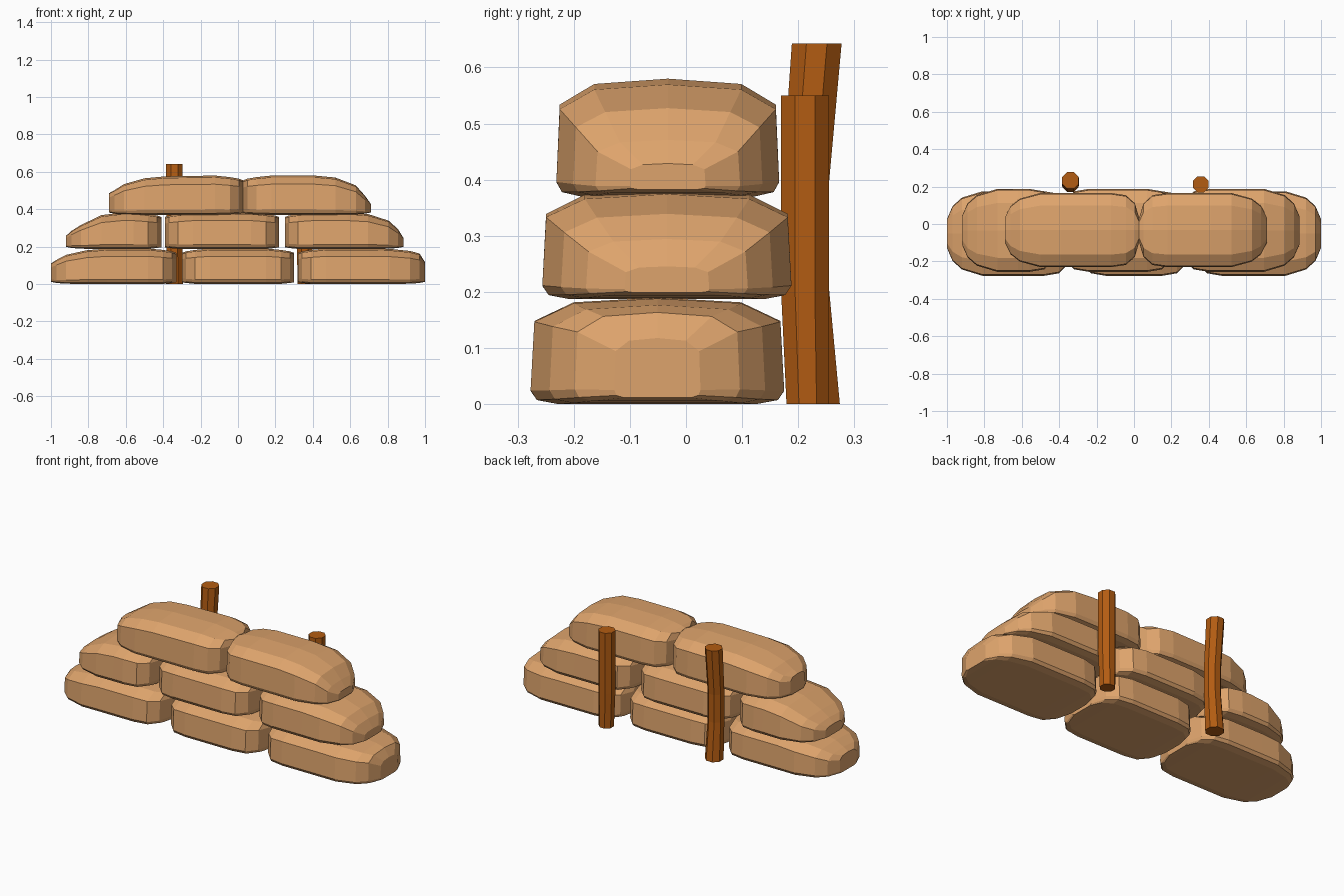
import bpy, bmesh, math

if "Cube" in bpy.data.objects:
    bpy.data.objects.remove(bpy.data.objects["Cube"])


def material(name, rgb):
    m = bpy.data.materials.new(name)
    m.diffuse_color = (*rgb, 1)
    m.use_nodes = True
    m.node_tree.nodes["Principled BSDF"].inputs["Base Color"].default_value = m.diffuse_color
    return m


burlap = material("tan burlap", (0.73, 0.37, 0.15))
wood = material("brown wood", (0.45, 0.107, 0.006))


def loft(name, rings, mat):
    """Join rings of points into a closed, flat-shaded solid."""
    bm = bmesh.new()
    vs = [[bm.verts.new(p) for p in r] for r in rings]
    n = len(vs[0])
    for a, b in zip(vs, vs[1:]):
        for i in range(n):
            j = (i + 1) % n
            bm.faces.new((a[i], a[j], b[j], b[i]))
    bm.faces.new(vs[0])
    bm.faces.new(vs[-1])
    bmesh.ops.recalc_face_normals(bm, faces=bm.faces)
    me = bpy.data.meshes.new(name)
    bm.to_mesh(me)
    bm.free()
    me.materials.append(mat)
    ob = bpy.data.objects.new(name, me)
    bpy.context.collection.objects.link(ob)
    return ob


# Right half of the bag cross-section: (side, height), then mirrored
HALF = [(0.78, 0), (0.95, 0.04), (1, 0.13), (0.97, 0.78), (0.66, 0.955)]
PROFILE = HALF + [(0, 1)] + [(-s, h) for s, h in reversed(HALF)]

# Bag ends: (distance from tip, width, top height, bottom height)
BLUNT = [(0, 0.34, 0.88, 0.05), (0.022, 0.72, 0.92, 0.03),
         (0.07, 0.94, 0.96, 0.005), (0.15, 1, 1, 0)]


def drooping(tops):
    return list(zip((0, 0.03, 0.08, 0.19, 0.3), (0.34, 0.65, 0.85, 1, 1),
                    tops, (0.06, 0.03, 0.01, 0, 0)))


def bag(name, x0, x1, y0, y1, z0, z1, left=BLUNT, right=BLUNT):
    stations = [(x0 + d, w, t, b) for d, w, t, b in left]
    stations += [(x1 - d, w, t, b) for d, w, t, b in reversed(right)]
    yc, hw, h = (y0 + y1) / 2, (y1 - y0) / 2, z1 - z0
    loft(name, [[(x, yc + s * w * hw, z0 + h * (b + f * (t - b)))
                 for s, f in PROFILE] for x, w, t, b in stations], burlap)


# Bottom row
row = (-0.277, 0.175, 0.0, 0.19)
bag("bottom_bag_left", -1, -0.33, *row, left=drooping((0.58, 0.68, 0.82, 0.95, 1)))
bag("bottom_bag_middle", -0.30, 0.30, *row)
bag("bottom_bag_right", 0.32, 1, *row, right=drooping((0.62, 0.86, 0.93, 0.99, 1)))

# Middle row
row = (-0.256, 0.188, 0.187, 0.382)
bag("middle_bag_left", -0.92, -0.41, *row, left=drooping((0.36, 0.5, 0.66, 0.93, 1)))
bag("middle_bag_middle", -0.39, 0.22, *row)
bag("middle_bag_right", 0.25, 0.885, *row, right=drooping((0.3, 0.55, 0.78, 0.96, 1)))

# Top row
row = (-0.231, 0.166, 0.37, 0.58)
bag("top_bag_left", -0.69, 0.027, *row, left=drooping((0.55, 0.63, 0.78, 0.93, 0.98)))
bag("top_bag_right", 0.028, 0.71, *row, right=drooping((0.28, 0.48, 0.75, 0.95, 1)))


def stake(name, x, path):
    """Eight-sided stake; path holds (y, z, radius)."""
    loft(name, [[(x + r * math.cos(math.tau * (i + 0.5) / 8),
                  y + r * math.sin(math.tau * (i + 0.5) / 8), z)
                 for i in range(8)] for y, z, r in path], wood)


# Stakes behind the wall
stake("tall_stake", -0.34, [(0.228, 0, 0.05), (0.212, 0.22, 0.045),
                            (0.212, 0.38, 0.045), (0.233, 0.643, 0.048)])
stake("short_stake", 0.357, [(0.217, 0, 0.041), (0.212, 0.2, 0.046), (0.212, 0.55, 0.046)])
